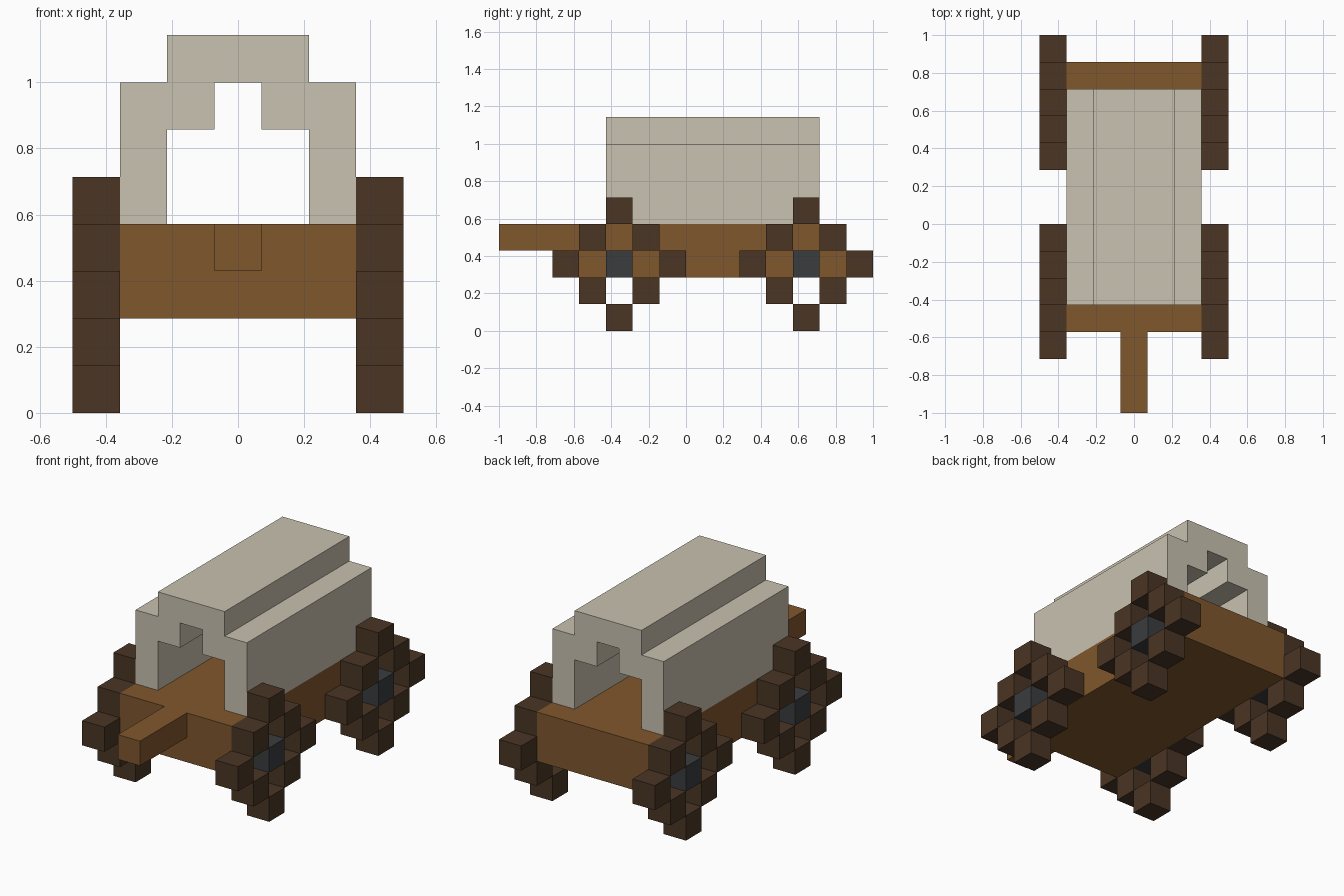
import bpy
import bmesh
from mathutils import Vector

U = 1 / 7  # edge length of one block

cube = bpy.data.objects.get("Cube")
if cube:
    bpy.data.objects.remove(cube, do_unlink=True)


def material(name, rgb):
    mat = bpy.data.materials.new(name)
    mat.use_nodes = True
    colour = (*rgb, 1)
    mat.diffuse_color = colour
    mat.node_tree.nodes["Principled BSDF"].inputs["Base Color"].default_value = colour
    return mat


WOOD = material("wood", (0.216, 0.095, 0.026))
DARK_WOOD = material("dark wood", (0.069, 0.036, 0.018))
IRON = material("iron", (0.042, 0.045, 0.049))
CANVAS = material("canvas", (0.584, 0.539, 0.434))


def add_box(bm, low, high):
    """Add a box between two corners given in blocks."""
    low, high = Vector(low) * U, Vector(high) * U
    size, centre = high - low, (low + high) / 2
    for v in bmesh.ops.create_cube(bm, size=1)["verts"]:
        v.co = Vector(a * b for a, b in zip(v.co, size)) + centre


def finish(name, bm, mat):
    bmesh.ops.recalc_face_normals(bm, faces=bm.faces)
    mesh = bpy.data.meshes.new(name)
    bm.to_mesh(mesh)
    bm.free()
    mesh.materials.append(mat)
    obj = bpy.data.objects.new(name, mesh)
    bpy.context.collection.objects.link(obj)
    return obj


def box(name, low, high, mat):
    bm = bmesh.new()
    add_box(bm, low, high)
    return finish(name, bm, mat)


# Wagon bed and the pulling shaft
box("wagon_bed", (-2.5, -4, 2), (2.5, 6, 4), WOOD)
box("shaft", (-0.5, -7, 3), (0.5, -4, 4), WOOD)

# Canvas cover: stepped arch profile, mirrored in x and extruded along y
half = [(0.5, 7), (0.5, 6), (1.5, 6), (1.5, 4), (2.5, 4), (2.5, 7), (1.5, 7), (1.5, 8)]
outline = half + [(-x, z) for x, z in reversed(half)]
bm = bmesh.new()
face = bm.faces.new([bm.verts.new(Vector((x, -3, z)) * U) for x, z in outline])
extruded = bmesh.ops.extrude_face_region(bm, geom=[face], use_keep_orig=True)["geom"]
moved = [v for v in extruded if isinstance(v, bmesh.types.BMVert)]
bmesh.ops.translate(bm, verts=moved, vec=(0, 8 * U, 0))
finish("canvas_cover", bm, CANVAS)

# Wheels: a diamond ring of blocks around an iron hub
for end, cy in (("front", -2.5), ("rear", 4.5)):
    for side, x in (("left", 2.5), ("right", -3.5)):
        bm = bmesh.new()
        for dy in range(-2, 3):
            for dz in range(-2, 3):
                if abs(dy) + abs(dz) == 2:
                    y, z = cy + dy - 0.5, 2 + dz
                    add_box(bm, (x, y, z), (x + 1, y + 1, z + 1))
        finish(f"{end}_{side}_wheel_rim", bm, DARK_WOOD)
        box(f"{end}_{side}_wheel_hub", (x, cy - 0.5, 2), (x + 1, cy + 0.5, 3), IRON)
